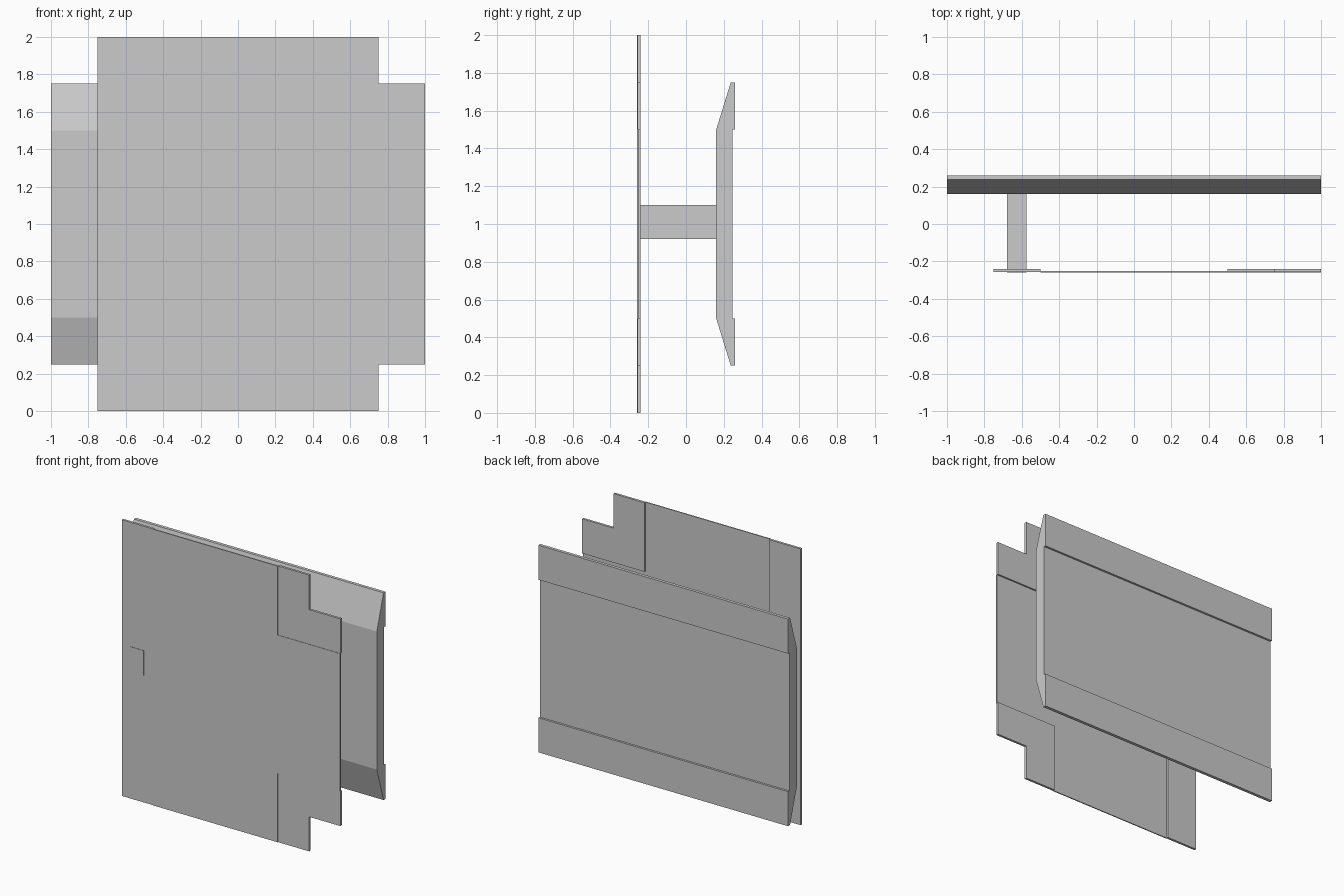
import bpy, bmesh
from mathutils import Vector

if "Cube" in bpy.data.objects:
    bpy.data.objects.remove(bpy.data.objects["Cube"])


def prism(name, outline, place, direction):
    """Extrude a 2D outline, mapped to 3D by place, along a direction."""
    bm = bmesh.new()
    face = bm.faces.new([bm.verts.new(place(a, b)) for a, b in outline])
    ext = bmesh.ops.extrude_face_region(bm, geom=[face])
    verts = [g for g in ext["geom"] if isinstance(g, bmesh.types.BMVert)]
    bmesh.ops.translate(bm, verts=verts, vec=Vector(direction))
    bmesh.ops.recalc_face_normals(bm, faces=bm.faces)
    mesh = bpy.data.meshes.new(name)
    bm.to_mesh(mesh)
    bm.free()
    obj = bpy.data.objects.new(name, mesh)
    bpy.context.collection.objects.link(obj)
    return obj


def plate(name, outline, y0, y1):
    """Upright plate drawn in x/z with thickness in y."""
    return prism(name, outline, lambda x, z: (x, y0, z), (0, y1 - y0, 0))


def rect(x0, x1, z0, z1):
    return [(x0, z0), (x1, z0), (x1, z1), (x0, z1)]


FRAME = (-0.257, -0.24)

# Thin front panel with a tongue reaching to the right edge
plate("front_panel", [(-0.5, 0), (0.5, 0), (0.5, 0.5), (1, 0.5),
                      (1, 1.5), (0.5, 1.5), (0.5, 2), (-0.5, 2)], -0.26, -0.252)

# Thicker strip on the left edge
plate("left_strip", rect(-0.75, -0.5, 0, 2), *FRAME)

# Stepped corner plates, mirrored about mid height
corner = [(0.5, 1.5), (1, 1.5), (1, 1.75), (0.75, 1.75), (0.75, 2), (0.5, 2)]
plate("upper_corner", corner, *FRAME)
plate("lower_corner", [(x, 2 - z) for x, z in corner], *FRAME)

# Connecting bar, its end showing through the strip
plate("connecting_bar", rect(-0.68, -0.575, 0.92, 1.10), -0.26, 0.165)

# Rear slab: sloped inner edges, raised lips on the outer face
half = [(0.245, 1.5), (0.26, 1.5), (0.26, 1.75), (0.237, 1.75), (0.16, 1.5)]
profile = half + [(y, 2 - z) for y, z in reversed(half)]
prism("rear_slab", profile, lambda y, z: (-1, y, z), (2, 0, 0))
